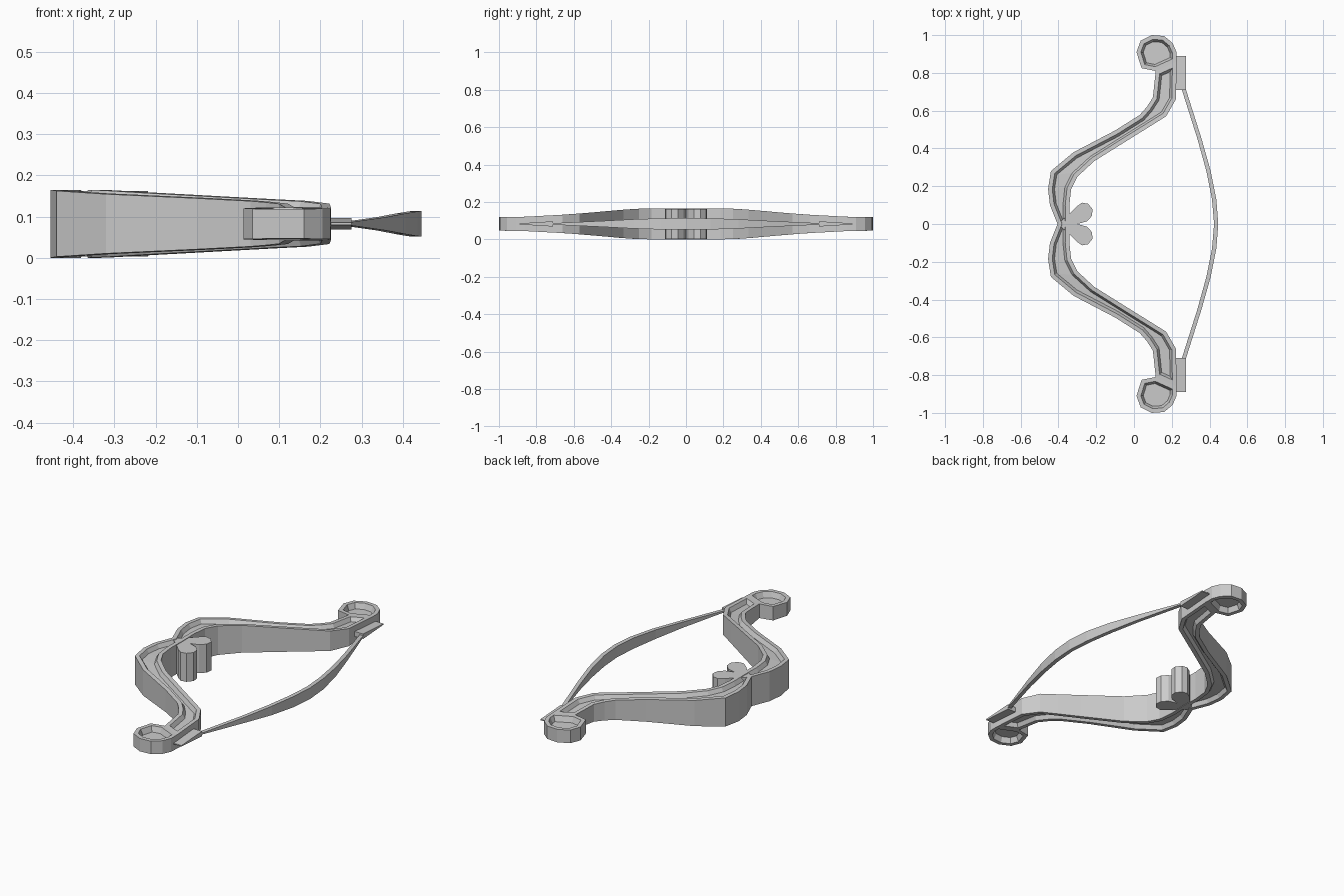
import bpy, bmesh

if "Cube" in bpy.data.objects:
    bpy.data.objects.remove(bpy.data.objects["Cube"])

MID = 0.0825  # height of the plane of symmetry


def finish(bm, name):
    bmesh.ops.remove_doubles(bm, verts=bm.verts, dist=1e-5)
    bmesh.ops.recalc_face_normals(bm, faces=bm.faces)
    me = bpy.data.meshes.new(name)
    bm.to_mesh(me)
    bm.free()
    ob = bpy.data.objects.new(name, me)
    bpy.context.collection.objects.link(ob)
    return ob


def interp(table, v):
    for (a, ha), (b, hb) in zip(table, table[1:]):
        if v <= b:
            return ha + (hb - ha) * (v - a) / (b - a)
    return table[-1][1]


def half_height(y):
    return interp([(0, .0825), (.22, .0825), (.3, .079), (.55, .057),
                   (.66, .049), (.82, .039), (1, .036)], abs(y))


def strip(name, stations):
    """Rectangular-section ribbon; station = (y, inner x, outer x, half height)."""
    bm = bmesh.new()
    rings = [[bm.verts.new((x, y, MID + s * h)) for x, s in
              ((a, -1), (b, -1), (b, 1), (a, 1))] for y, a, b, h in stations]
    for r, q in zip(rings, rings[1:]):
        for i in range(4):
            bm.faces.new((r[i], r[(i + 1) % 4], q[(i + 1) % 4], q[i]))
    bm.faces.new(rings[0])
    bm.faces.new(rings[-1])
    return finish(bm, name)


# Bow body: paired outline points of one limb (back edge, string-side edge)
back = [(-.405, 0), (-.445, .1), (-.455, .185), (-.44, .28), (-.32, .38),
        (-.1, .495), (.03, .577), (.10, .67), (.115, .81)]
belly = [(-.34, 0), (-.342, .1), (-.333, .185), (-.30, .25), (-.21, .333),
         (-.015, .455), (.09, .52), (.222, .66), (.226, .86)]
belly.insert(7, (.17, .57))
back.insert(7, (.068, .62))
# rounded scroll end, from back edge round to the string side
scroll = [(.04, .825), (.013, .91), (.035, .97), (.095, 1.0),
          (.16, .995), (.205, .957), (.225, .91)]


def mirrored(pts):
    return [(x, -y) for x, y in pts[:0:-1]] + pts


L, R = mirrored(back), mirrored(belly)
ends = [scroll, [(x, -y) for x, y in scroll]]
bm = bmesh.new()
regions = []
outline = {}
for s in (1, -1):
    def v(p):
        return bm.verts.new((p[0], p[1], MID + s * half_height(p[1])))
    lv, rv = [v(p) for p in L], [v(p) for p in R]
    limb = [bm.faces.new((lv[i], rv[i], rv[i + 1], lv[i + 1]))
            for i in range(len(L) - 1)]
    top, low = [[v(p) for p in e] for e in ends]
    discs = [bm.faces.new([lv[-1], rv[-1]] + top[::-1]),
             bm.faces.new([lv[0]] + low + [rv[0]])]
    if s < 0:
        bmesh.ops.reverse_faces(bm, faces=limb + discs)
    regions.append((limb, .022, .012, -.022))
    regions += [([d], .022, .012, -.03) for d in discs]
    outline[s] = lv + top + rv[::-1] + low[::-1]
# outer walls
a, b = outline[1], outline[-1]
for i in range(len(a)):
    j = (i + 1) % len(a)
    bm.faces.new((a[i], a[j], b[j], b[i]))
bm.normal_update()
# raised rims around recessed channels and scroll eyes
for faces, rim, slope, depth in regions:
    bmesh.ops.inset_region(bm, faces=faces, thickness=rim, use_even_offset=True,
                           use_boundary=True)
    bmesh.ops.inset_region(bm, faces=faces, thickness=slope, depth=depth,
                           use_even_offset=True, use_boundary=True)
finish(bm, "bow_body")

# Heart-shaped grip ornament
half = [(-.405, 0), (-.34, .055), (-.305, .092), (-.275, .113), (-.243, .107),
        (-.219, .078), (-.223, .042), (-.25, .014), (-.30, 0)]
heart = half + [(x, -y) for x, y in half[-2:0:-1]]
bm = bmesh.new()
base = bm.faces.new([bm.verts.new((x, y, .003)) for x, y in heart])
ext = bmesh.ops.extrude_face_region(bm, geom=[base])["geom"]
bmesh.ops.translate(bm, vec=(0, 0, .159),
                    verts=[g for g in ext if isinstance(g, bmesh.types.BMVert)])
finish(bm, "heart_grip")

# Bowstring: flat ribbon, deepest in the middle
side = [(0, .424, .446, .031), (.13, .413, .436, .030), (.28, .383, .406, .025),
        (.45, .336, .358, .016), (.715, .252, .274, .004)]
strip("bowstring", [(-y, p, q, h) for y, p, q, h in side[:0:-1]] + side)

# Wedge-shaped string nocks
for s, n in ((1, "upper"), (-1, "lower")):
    strip(n + "_string_nock", [(s * .71, .215, .275, .014),
                               (s * .89, .215, .275, .003)])
